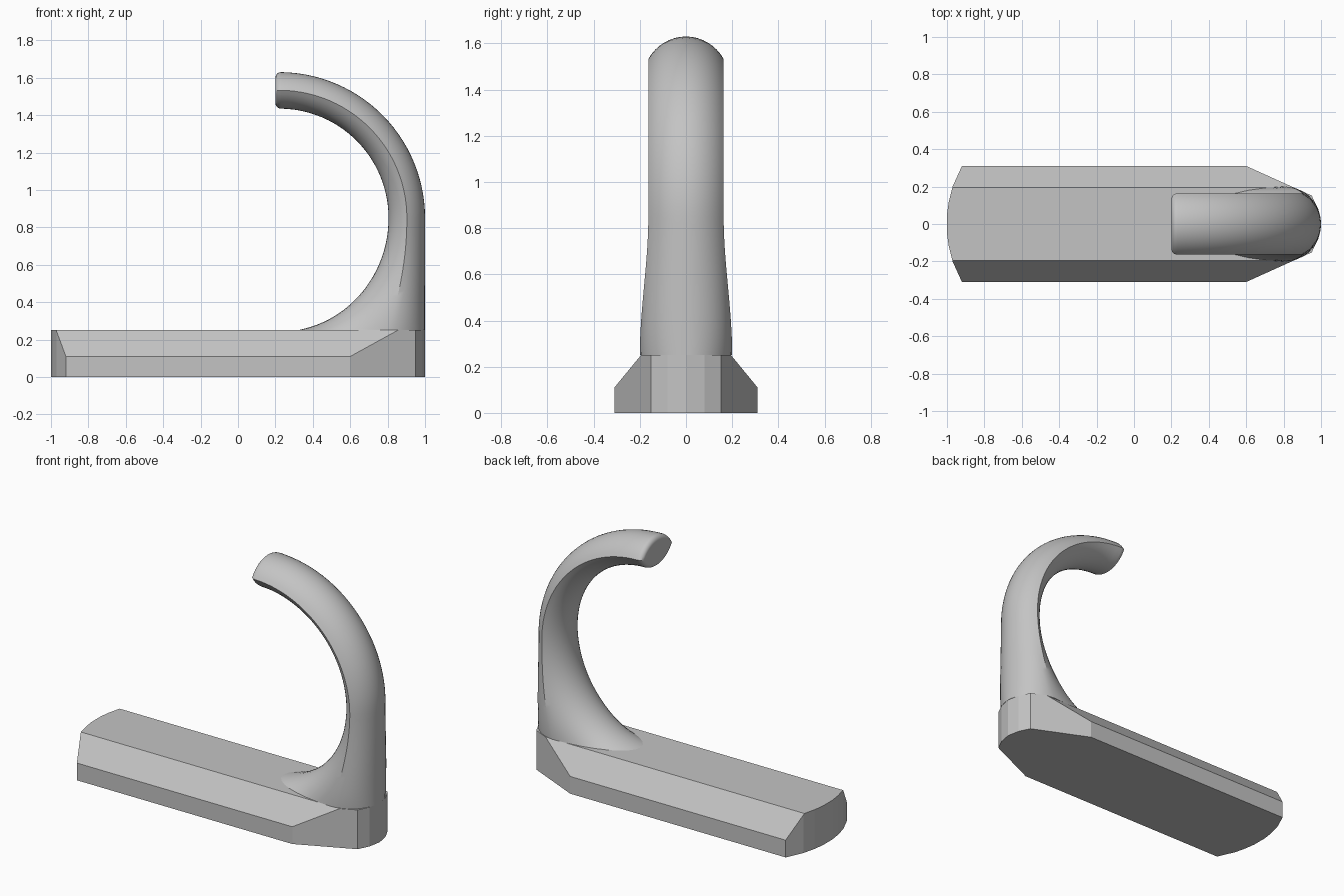
import bpy, bmesh
from math import sin, cos, pi, radians
from mathutils import Vector

cube = bpy.data.objects.get("Cube")
if cube:
    bpy.data.objects.remove(cube)

GREY = (0.55, 0.55, 0.55, 1)
mat = bpy.data.materials.new("plain grey")
mat.use_nodes = True
mat.diffuse_color = GREY
mat.node_tree.nodes["Principled BSDF"].inputs["Base Color"].default_value = GREY


def finish(bm, name):
    bmesh.ops.recalc_face_normals(bm, faces=bm.faces)
    mesh = bpy.data.meshes.new(name)
    bm.to_mesh(mesh)
    bm.free()
    mesh.materials.append(mat)
    obj = bpy.data.objects.new(name, mesh)
    bpy.context.collection.objects.link(obj)
    return obj


# Base plate: extruded outline with bowed ends
HEIGHT = 0.25
half = [(-1, 0.05), (-0.99, 0.12), (-0.97, 0.2), (-0.92, 0.31),
        (0.6, 0.31), (0.95, 0.152), (0.985, 0.08)]
outline = half + [(1, 0)] + [(x, -y) for x, y in reversed(half)]
bm = bmesh.new()
bottom = bm.faces.new([bm.verts.new((x, y, 0)) for x, y in outline])
top = bmesh.ops.extrude_face_region(bm, geom=[bottom])["geom"]
bmesh.ops.translate(bm, vec=(0, 0, HEIGHT),
                    verts=[g for g in top if isinstance(g, bmesh.types.BMVert)])

# Sloped long edges
for side in (1, -1):
    cut = bmesh.ops.bisect_plane(
        bm, geom=bm.verts[:] + bm.edges[:] + bm.faces[:],
        plane_co=(0, side * 0.195, HEIGHT), plane_no=(0, side * 0.14, 0.115),
        clear_outer=True)["geom_cut"]
    bmesh.ops.edgeloop_fill(bm, edges=[e for e in cut if isinstance(e, bmesh.types.BMEdge)])
finish(bm, "base_plate")

# Hook: lens-shaped sections lofted up the stem and round the bend
CX, CZ = 0.22, 0.85
R_IN, R_EDGE, R_OUT = 0.585, 0.683, 0.78
SEG = 16


def section(outer, inner, edge, width, spread):
    """Ring of two arcs that meet at the side edges."""
    points = []
    for peak, sign in ((outer, 1), (inner, -1)):
        for i in range(SEG):
            a = spread * (2 * i / SEG - 1) * sign
            depth = (cos(a) - cos(spread)) / (1 - cos(spread))
            p = edge.lerp(peak, depth)
            points.append((p.x, width * sin(a) / sin(spread), p.z))
    return points


def polar(r, a):
    return Vector((CX + r * cos(a), 0, CZ + r * sin(a)))


rings = []
# Flared stem
STEM = 24
for i in range(STEM):
    a = radians(-80) * (1 - i / STEM)
    z = max(HEIGHT, CZ + 0.608 * sin(a)) if i else HEIGHT
    t = (z - HEIGHT) / (CZ - HEIGHT)
    s = t * t * (3 - 2 * t)
    rings.append(section(Vector((CX + R_OUT, 0, z)),
                         Vector((CX + R_IN * cos(a), 0, z)),
                         Vector((0.8 + 0.103 * (1 - (1 - t) ** 2), 0, z)),
                         0.2 - 0.037 * s, radians(86 - 26 * s)))
# Bend
BEND = 28
for i in range(BEND + 1):
    a = radians(89) * i / BEND
    rings.append(section(polar(R_OUT, a), polar(R_IN, a), polar(R_EDGE, a),
                         0.163, radians(60)))
# Rounded tip
for i in range(1, 7):
    a = pi / 2 * i / 6
    x = 0.23 - 0.03 * sin(a)
    inset = 0.03 * (1 - cos(a))
    rings.append(section(Vector((x, 0, CZ + R_OUT - inset)),
                         Vector((x, 0, CZ + R_IN + inset)),
                         Vector((x, 0, CZ + R_EDGE)), 0.163 - inset, radians(60)))

bm = bmesh.new()
loops = [[bm.verts.new(p) for p in ring] for ring in rings]
n = 2 * SEG
for low, high in zip(loops, loops[1:]):
    for j in range(n):
        k = (j + 1) % n
        bm.faces.new((low[j], low[k], high[k], high[j]))
bm.faces.new(loops[0])
bm.faces.new(loops[-1])
hook = finish(bm, "hook")
bpy.ops.object.select_all(action="DESELECT")
hook.select_set(True)
bpy.context.view_layer.objects.active = hook
bpy.ops.object.shade_smooth_by_angle(angle=radians(30))
